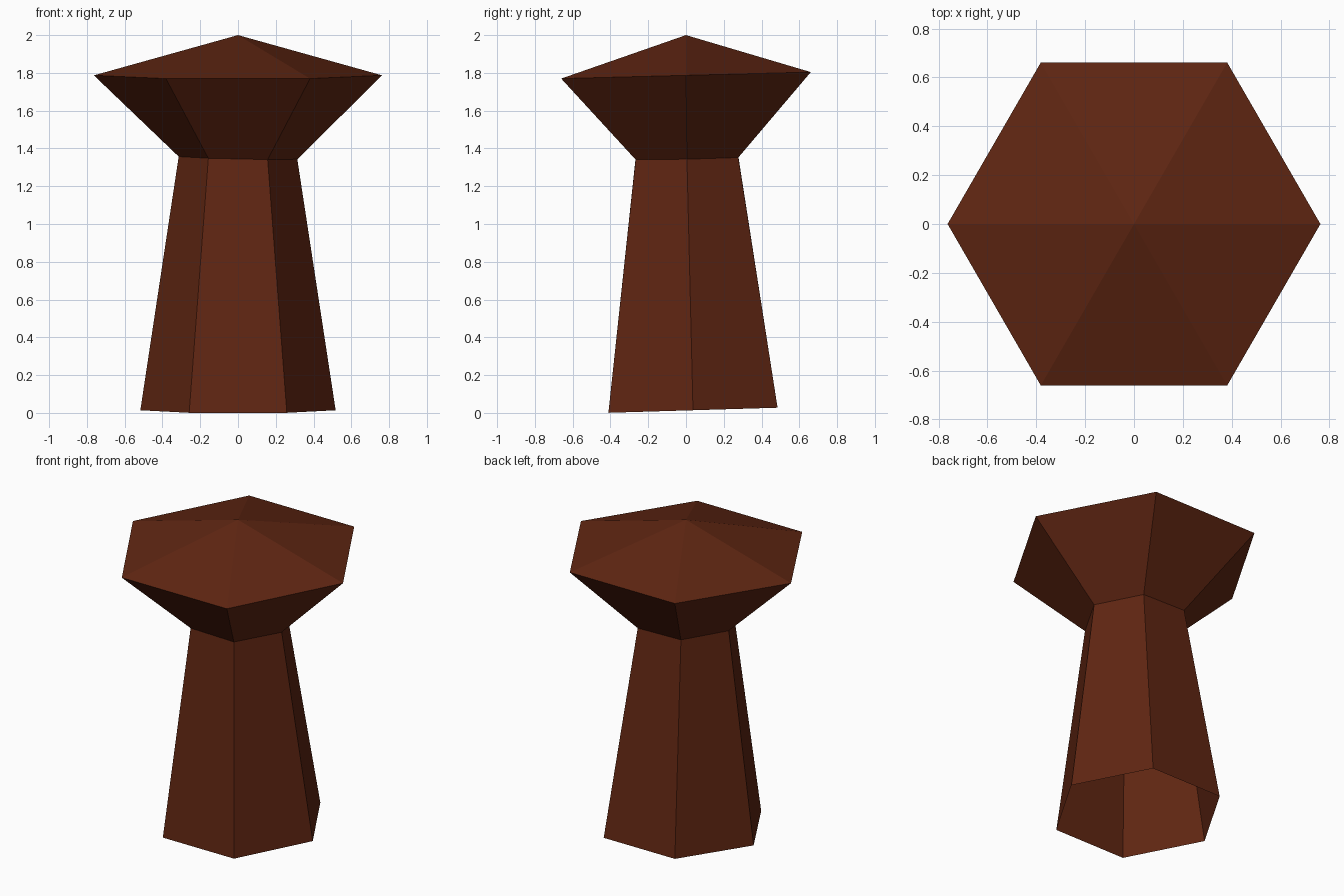
import bpy, bmesh, math

if "Cube" in bpy.data.objects:
    bpy.data.objects.remove(bpy.data.objects["Cube"])

SIDES = 6

brown = bpy.data.materials.new("dark_brown")
brown.diffuse_color = (0.115, 0.019, 0.006, 1)
brown.use_nodes = True
brown.node_tree.nodes["Principled BSDF"].inputs["Base Color"].default_value = brown.diffuse_color


def add_ring(bm, radius, center, slope_x=0.0, slope_y=0.0):
    """Hexagon ring with corners on +-x, slightly tilted."""
    cx, cy, cz = center
    ring = []
    for i in range(SIDES):
        a = i * 2 * math.pi / SIDES
        dx, dy = radius * math.cos(a), radius * math.sin(a)
        ring.append(bm.verts.new((cx + dx, cy + dy, cz + slope_x * dx + slope_y * dy)))
    return ring


def bridge(bm, low, high):
    for i in range(SIDES):
        j = (i + 1) % SIDES
        bm.faces.new((low[i], low[j], high[j], high[i]))


def finish(name, bm):
    mesh = bpy.data.meshes.new(name)
    bm.to_mesh(mesh)
    bm.free()
    mesh.materials.append(brown)
    bpy.context.collection.objects.link(bpy.data.objects.new(name, mesh))


NECK = (0.314, (0, 0.005, 1.35), -0.022, 0.02)

# Stem: tapered hexagonal tube, open underneath
bm = bmesh.new()
foot = add_ring(bm, 0.517, (0, 0.037, 0.014), 0, 0.03)
bridge(bm, foot, add_ring(bm, *NECK))
finish("stem", bm)

# Cap: flared underside and shallow pointed top
bm = bmesh.new()
neck = add_ring(bm, *NECK)
rim = add_ring(bm, 0.763, (0, 0, 1.787), 0, 0.026)
bridge(bm, neck, rim)
apex = bm.verts.new((0, 0, 2.0))
for i in range(SIDES):
    bm.faces.new((rim[i], rim[(i + 1) % SIDES], apex))
finish("cap", bm)
